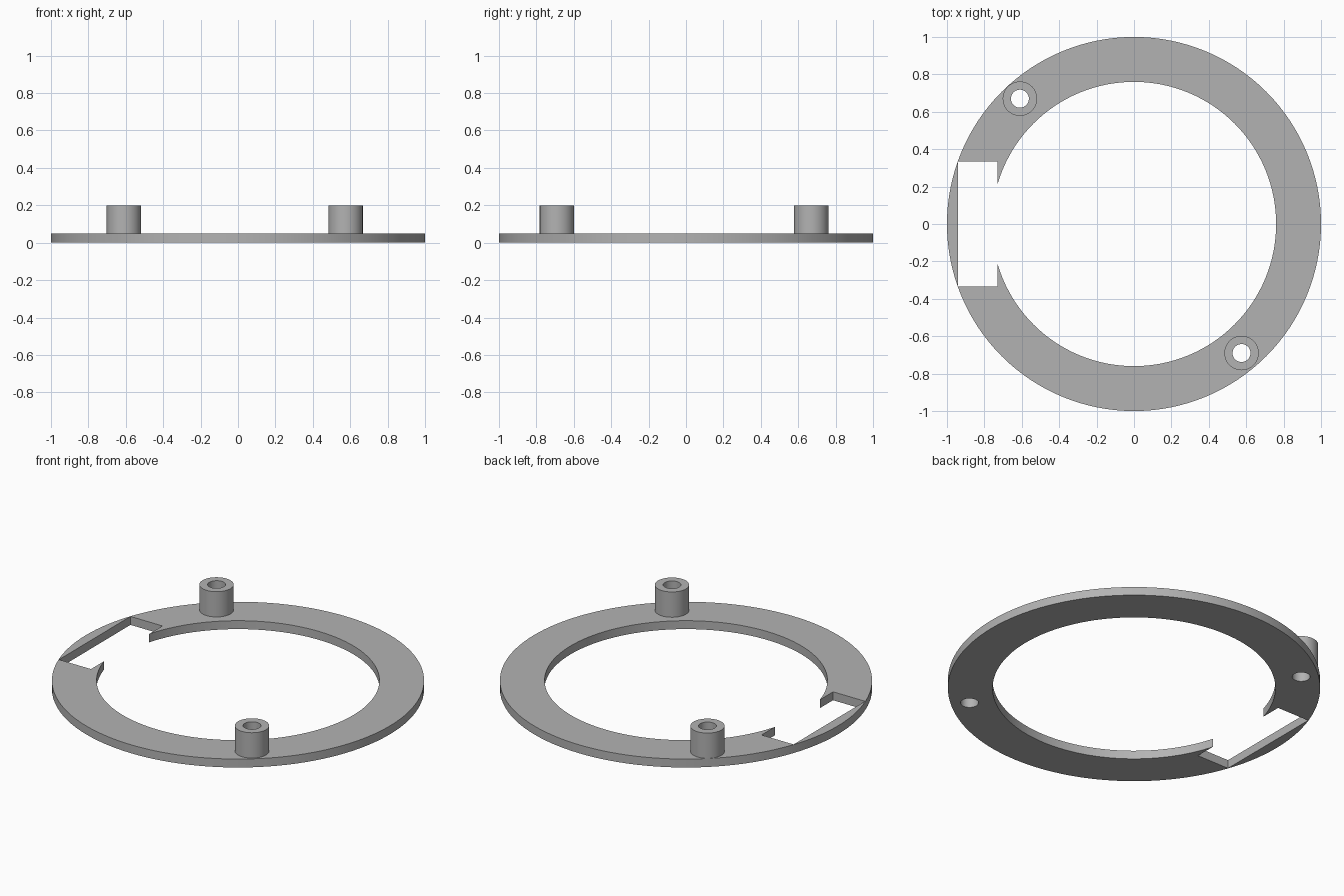
import bpy
from mathutils import Vector

cube = bpy.data.objects.get("Cube")
if cube:
    bpy.data.objects.remove(cube, do_unlink=True)

PLATE_TOP, POST_TOP = 0.05, 0.20
POST_R, HOLE_R = 0.092, 0.048
POSTS = {"rear_right_post": (-0.61, 0.67), "front_left_post": (0.575, -0.69)}

grey = bpy.data.materials.new("plain_grey")
grey.use_nodes = True
colour = (0.45, 0.45, 0.45, 1)
grey.diffuse_color = colour
grey.node_tree.nodes["Principled BSDF"].inputs["Base Color"].default_value = colour


def cylinder(name, radius, z0, z1, xy=(0, 0), sides=64):
    bpy.ops.mesh.primitive_cylinder_add(
        vertices=sides, radius=radius, depth=z1 - z0,
        location=(xy[0], xy[1], (z0 + z1) / 2))
    obj = bpy.context.object
    obj.name = name
    obj.data.materials.append(grey)
    return obj


def box(name, low, high):
    low, high = Vector(low), Vector(high)
    bpy.ops.mesh.primitive_cube_add(size=1, location=(low + high) / 2)
    obj = bpy.context.object
    obj.name = name
    obj.scale = high - low
    bpy.ops.object.transform_apply(location=False, rotation=False, scale=True)
    obj.data.materials.append(grey)
    return obj


def cut(target, cutter):
    """Subtract the cutter from the target, then discard it."""
    cutter.hide_render = True
    mod = target.modifiers.new("cut", "BOOLEAN")
    mod.operation = "DIFFERENCE"
    mod.solver = "EXACT"
    mod.object = cutter
    bpy.context.view_layer.objects.active = target
    bpy.ops.object.modifier_apply(modifier=mod.name)
    bpy.data.objects.remove(cutter, do_unlink=True)


def smooth(obj):
    bpy.ops.object.select_all(action="DESELECT")
    obj.select_set(True)
    bpy.context.view_layer.objects.active = obj
    bpy.ops.object.shade_smooth_by_angle()


# Flat ring with a rectangular notch on its right side
ring = cylinder("ring_plate", 1, 0, PLATE_TOP, sides=128)
cut(ring, cylinder("centre_cutter", 0.76, -0.1, 0.2, sides=128))
cut(ring, box("notch_cutter", (-0.94, -0.335, -0.1), (-0.73, 0.335, 0.2)))

# Hollow posts, their bores running through the plate
for name, xy in POSTS.items():
    cut(ring, cylinder("bore_cutter", HOLE_R, -0.1, 0.3, xy))
    post = cylinder(name, POST_R, PLATE_TOP, POST_TOP, xy)
    cut(post, cylinder("bore_cutter", HOLE_R, -0.1, 0.3, xy))
    smooth(post)

smooth(ring)
